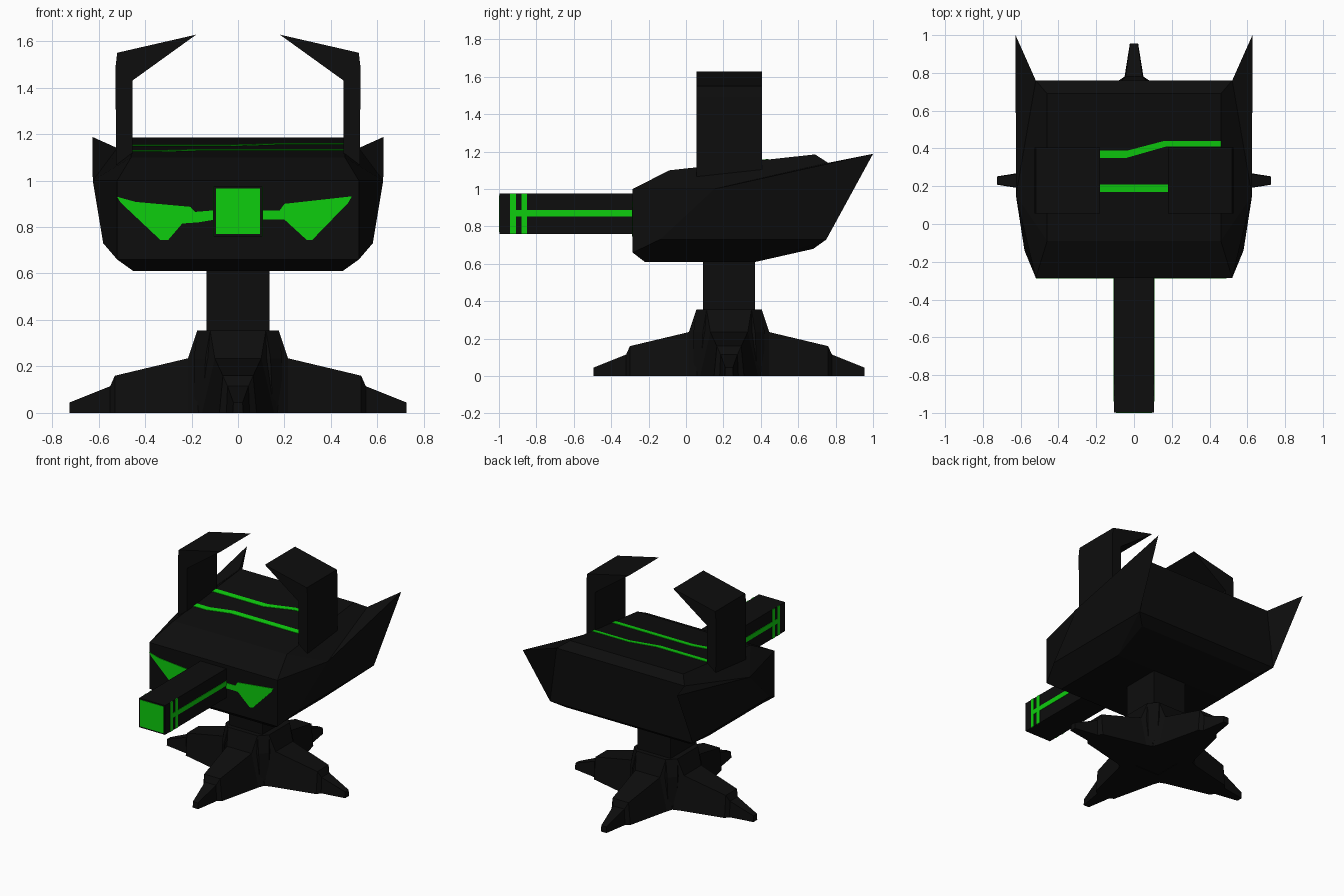
import bpy, bmesh, math
from mathutils import Vector, Matrix

if "Cube" in bpy.data.objects:
    bpy.data.objects.remove(bpy.data.objects["Cube"])


def material(name, rgb):
    m = bpy.data.materials.new(name)
    m.diffuse_color = (*rgb, 1)
    m.use_nodes = True
    m.node_tree.nodes["Principled BSDF"].inputs["Base Color"].default_value = m.diffuse_color
    return m


BLACK = material("matte black", (0.004, 0.004, 0.004))
GREEN = material("glow green", (0.004, 0.61, 0.004))
CY = 0.23  # y of the pedestal axis


def finish(name, bm, mat):
    bmesh.ops.recalc_face_normals(bm, faces=bm.faces)
    me = bpy.data.meshes.new(name)
    bm.to_mesh(me)
    bm.free()
    me.materials.append(mat)
    ob = bpy.data.objects.new(name, me)
    bpy.context.collection.objects.link(ob)
    return ob


def box(name, x0, x1, y0, y1, z0, z1, mat):
    bm = bmesh.new()
    bmesh.ops.create_cube(bm, size=1)
    for v in bm.verts:
        v.co = (x0 if v.co.x < 0 else x1, y0 if v.co.y < 0 else y1, z0 if v.co.z < 0 else z1)
    return finish(name, bm, mat)


def prism(name, pts, vec, mat):
    """Polygon pushed along a vector."""
    bm = bmesh.new()
    f = bm.faces.new([bm.verts.new(p) for p in pts])
    ext = bmesh.ops.extrude_face_region(bm, geom=[f])
    bmesh.ops.translate(bm, vec=vec, verts=[g for g in ext["geom"] if isinstance(g, bmesh.types.BMVert)])
    return finish(name, bm, mat)


def loft(bm, rings):
    rings = [[bm.verts.new(p) for p in r] for r in rings]
    n = len(rings[0])
    for a, b in zip(rings, rings[1:]):
        for i in range(n):
            bm.faces.new((a[i], a[(i + 1) % n], b[(i + 1) % n], b[i]))
    bm.faces.new(rings[0])
    bm.faces.new(rings[-1])


# Faceted hull with swept rear fins: right half corners, mirrored
P = {
    "A": (.52, -.285, .66), "B": (.52, -.285, 1.0), "C": (.45, -.22, .61),
    "D": (.58, -.14, .73), "E": (.625, .15, 1.0), "F": (.46, -.09, 1.10),
    "G": (.45, .37, .61), "H": (.50, .68, .68), "I": (.58, .75, .73),
    "J": (.627, 1.0, 1.188), "K": (.52, .76, 1.14), "L": (.46, .69, 1.185),
}
bm = bmesh.new()
R = {k: bm.verts.new(p) for k, p in P.items()}
L = {k: bm.verts.new((-p[0], p[1], p[2])) for k, p in P.items()}
for names in ("ADEB", "ADC", "CDIG", "GIH", "DIJE", "BEF", "EJK", "EKLF", "IKJ"):
    for S in (R, L):
        bm.faces.new([S[k] for k in names])
loop = "ABFLKIHGCA"
for a, b in zip(loop, loop[1:]):
    bm.faces.new((R[a], R[b], L[b], L[a]))
finish("turret_hull", bm, BLACK)

# Hooked horns on both sides of the deck
HORN = [(.525, 1.04), (.527, 1.49), (.52, 1.55), (.18, 1.628), (.455, 1.43), (.455, 1.04)]
for side, s in (("left", -1), ("right", 1)):
    prism(side + "_horn", [(s * x, .055, z) for x, z in HORN], (0, .35, 0), BLACK)

# Cannon with green muzzle and side markings
box("cannon", -.105, .105, -.997, -.2, .76, .975, BLACK)
box("muzzle_plate", -.095, .095, -1.0, -.994, .77, .966, GREEN)
for side, s in (("left", -1), ("right", 1)):
    x0, x1 = sorted((s * .102, s * .108))
    box(side + "_cannon_stripe", x0, x1, -.94, -.285, .852, .887, GREEN)
    for i, y in enumerate((-.94, -.88)):
        box(f"{side}_cannon_bar_{i}", x0, x1, y, y + .03, .76, .975, GREEN)

# Green eyes on the front face
EYE_L = [(-.52, .93), (-.44, .908), (-.205, .887), (-.185, .865), (-.10, .872), (-.10, .832),
         (-.17, .82), (-.24, .815), (-.30, .745), (-.335, .745), (-.505, .905)]
EYE_R = [(.49, .932), (.20, .9), (.18, .872), (.10, .872), (.10, .832), (.20, .832),
         (.295, .745), (.32, .745), (.475, .905)]
for name, pts in (("left_eye", EYE_L), ("right_eye", EYE_R)):
    prism(name, [(x, -.289, z) for x, z in pts], (0, .006, 0), GREEN)

# Green lines on the sloping deck
LINES = {
    "rear_deck_line": [(-.46, .35), (-.04, .35), (.17, .41), (.46, .41),
                       (.46, .44), (.16, .44), (-.03, .39), (-.46, .39)],
    "front_deck_line": [(-.46, .13), (-.35, .13), (-.18, .17), (.46, .17),
                        (.46, .21), (-.18, .21), (-.35, .17), (-.46, .17)],
}
for name, pts in LINES.items():
    prism(name, [(x, y, 1.103 + .109 * (y + .09)) for x, y in pts], (0, 0, -.006), GREEN)

# Neck column
box("neck", -.135, .135, CY - .14, CY + .14, .3, .65, BLACK)

# Pedestal core: chamfered square flaring downward
def octagon(a, b, z):
    pts = [(a, -b), (a, b), (b, a), (-b, a), (-a, b), (-a, -b), (-b, -a), (b, -a)]
    return [(x, y + CY, z) for x, y in pts]


bm = bmesh.new()
loft(bm, [octagon(.19, .15, .003), octagon(.19, .14, .235), octagon(.175, .12, .355)])
finish("pedestal_core", bm, BLACK)

# Four tapering stepped legs: distance, bottom half width, top half width, height
LEG = [(.10, .17, .12, .355), (.175, .17, .12, .355), (.215, .155, .10, .235), (.53, .08, .065, .16),
       (.55, .05, .045, .115), (.725, .022, .02, .045)]
for i, name in enumerate(("right", "rear", "left", "front")):
    bm = bmesh.new()
    loft(bm, [[(r, -wb, 0), (r, wb, 0), (r, wt, h), (r, -wt, h)] for r, wb, wt, h in LEG])
    bmesh.ops.transform(bm, verts=bm.verts,
                        matrix=Matrix.Translation((0, CY, 0)) @ Matrix.Rotation(i * math.pi / 2, 4, "Z"))
    finish(name + "_leg", bm, BLACK)
